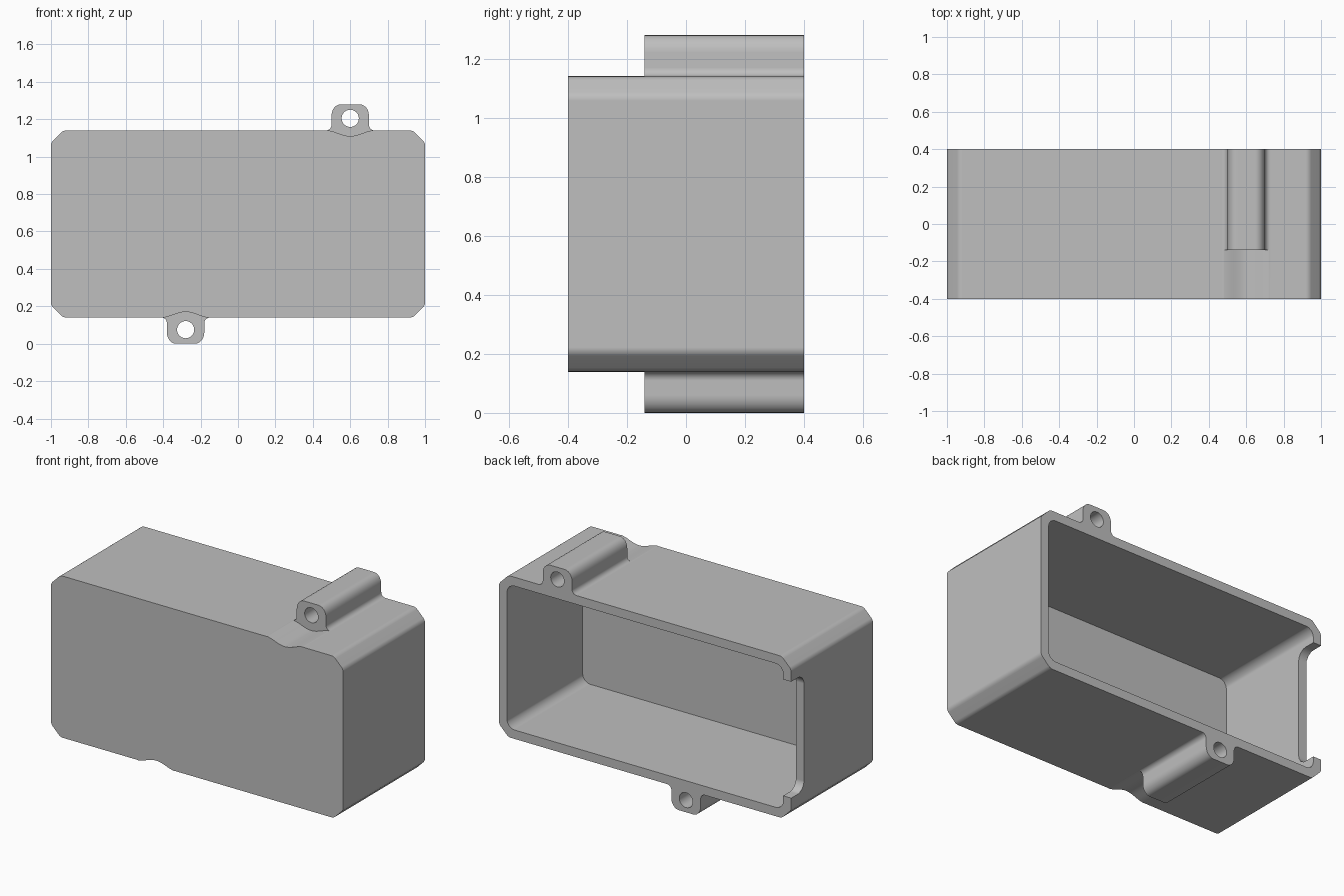
import bpy
import bmesh
from math import pi, cos
from mathutils import Vector

cube = bpy.data.objects.get("Cube")
if cube:
    bpy.data.objects.remove(cube)

BOTTOM, TOP, HALF_DEPTH, WALL = 0.14, 1.14, 0.4, 0.055
MID = (BOTTOM + TOP) / 2
LUG_FRONT = -0.14
LUGS = [(0.6, 1), (-0.28, -1)]          # x position, up or down


def fillet(points, radius, steps=4):
    """Round every corner of a closed polygon."""
    out = []
    for i, p in enumerate(points):
        p = Vector(p)
        a = (Vector(points[i - 1]) - p).normalized()
        b = (Vector(points[(i + 1) % len(points)]) - p).normalized()
        half = a.angle(b) / 2
        reach = radius * cos(half) / max(1e-6, (1 - cos(half) ** 2) ** 0.5)
        centre = p + (a + b).normalized() * (reach ** 2 + radius ** 2) ** 0.5
        start, end = p + a * reach - centre, p + b * reach - centre
        for k in range(steps + 1):
            t = k / steps
            out.append(tuple(centre + start.lerp(end, t).normalized() * radius))
    return out


def prism(name, outline, low, high, axis="y"):
    """Extrude an outline (first coordinate x or y, second z) along an axis."""
    def place(p, d):
        return (p[0], d, p[1]) if axis == "y" else (d, p[0], p[1])
    bm = bmesh.new()
    rings = [[bm.verts.new(place(p, d)) for p in outline] for d in (low, high)]
    for ring in rings:
        bm.faces.new(ring)
    n = len(outline)
    for i in range(n):
        j = (i + 1) % n
        bm.faces.new((rings[0][i], rings[0][j], rings[1][j], rings[1][i]))
    bmesh.ops.recalc_face_normals(bm, faces=bm.faces[:])
    mesh = bpy.data.meshes.new(name)
    bm.to_mesh(mesh)
    bm.free()
    obj = bpy.data.objects.new(name, mesh)
    bpy.context.collection.objects.link(obj)
    return obj


def lug_outline():
    """Right-to-left outline of a lug: flared foot, rounded top."""
    right = []
    for k in range(6):                   # flared foot
        a = -pi / 2 - k * pi / 10
        right.append((0.13 + 0.03 * cos(a), 0.03 + 0.03 * cos(a + pi / 2) * -1))
    right[:] = [(u, 0.03 - abs(0.03 - h)) for u, h in right]
    for k in range(7):                   # rounded shoulder
        a = k * pi / 12
        right.append((0.05 + 0.05 * cos(a), 0.08 + 0.06 * cos(a - pi / 2)))
    return right + [(-u, h) for u, h in reversed(right)]


# Outer outline: chamfered rectangle with both lugs
half_h = MID - BOTTOM
chamfer = 0.065
corners = [(1, half_h - chamfer), (1 - chamfer, half_h),
           (-1 + chamfer, half_h), (-1, half_h - chamfer),
           (-1, -half_h + chamfer), (-1 + chamfer, -half_h),
           (1 - chamfer, -half_h), (1, -half_h + chamfer)]
rounded = [(x, z + MID) for x, z in fillet(corners, 0.04, 3)]
outline = []
for i, p in enumerate(rounded):
    outline.append(p)
    q = rounded[(i + 1) % len(rounded)]
    for lug_x, side in LUGS:
        if (p[0] - lug_x) * (q[0] - lug_x) < 0 and (p[1] - MID) * side > 0:
            outline += [(lug_x + side * u, MID + side * (half_h + h))
                        for u, h in lug_outline()]
housing = prism("housing", outline, -HALF_DEPTH, HALF_DEPTH)

cutters = []

# Cavity, open at the back
inner_h = half_h - WALL
inner = [(1 - WALL, inner_h), (WALL - 1, inner_h),
         (WALL - 1, -inner_h), (1 - WALL, -inner_h)]
cavity = [(x, z + MID) for x, z in fillet(inner, 0.05)]
cutters.append(prism("cavity_cutter", cavity, -HALF_DEPTH + 0.06, 0.6))

# Notch in the side wall at the open rim
notch = [(y, z + MID) for y, z in
         fillet([(0.275, -0.36), (0.7, -0.36), (0.7, 0.36), (0.275, 0.36)], 0.06)]
cutters.append(prism("notch_cutter", notch, -1.2, -0.9, axis="x"))

for lug_x, side in LUGS:
    # Shallow tool groove in front of each lug
    groove = []
    for k in range(17):
        u = -0.135 + 0.27 * k / 16
        groove.append((u, 0.002 - 0.016 * (1 + cos(pi * u / 0.135))))
    groove += [(0.135, 0.3), (-0.135, 0.3)]
    groove = [(lug_x + u, MID + side * (half_h + h)) for u, h in groove]
    cutters.append(prism("groove_cutter", groove, -0.6, LUG_FRONT))
    # Screw hole
    hole = [(lug_x + 0.046 * cos(k * pi / 16),
             MID + side * (half_h + 0.065) + 0.046 * cos(k * pi / 16 - pi / 2))
            for k in range(32)]
    cutters.append(prism("hole_cutter", hole, -0.7, 0.7))

bpy.ops.object.select_all(action="DESELECT")
bpy.context.view_layer.objects.active = housing
housing.select_set(True)
for cutter in cutters:
    cutter.hide_render = True
    cut = housing.modifiers.new("cut", "BOOLEAN")
    cut.operation, cut.solver, cut.object = "DIFFERENCE", "EXACT", cutter
    bpy.ops.object.modifier_apply(modifier=cut.name)
    bpy.data.objects.remove(cutter)

# Plain grey plastic
grey = bpy.data.materials.new("grey_plastic")
grey.use_nodes = True
colour = (0.52, 0.52, 0.52, 1)
grey.diffuse_color = colour
grey.node_tree.nodes["Principled BSDF"].inputs["Base Color"].default_value = colour
housing.data.materials.clear()
housing.data.materials.append(grey)

bpy.ops.object.shade_smooth_by_angle(angle=pi / 6)
weighted = housing.modifiers.new("flat_faces", "WEIGHTED_NORMAL")
weighted.keep_sharp = True
